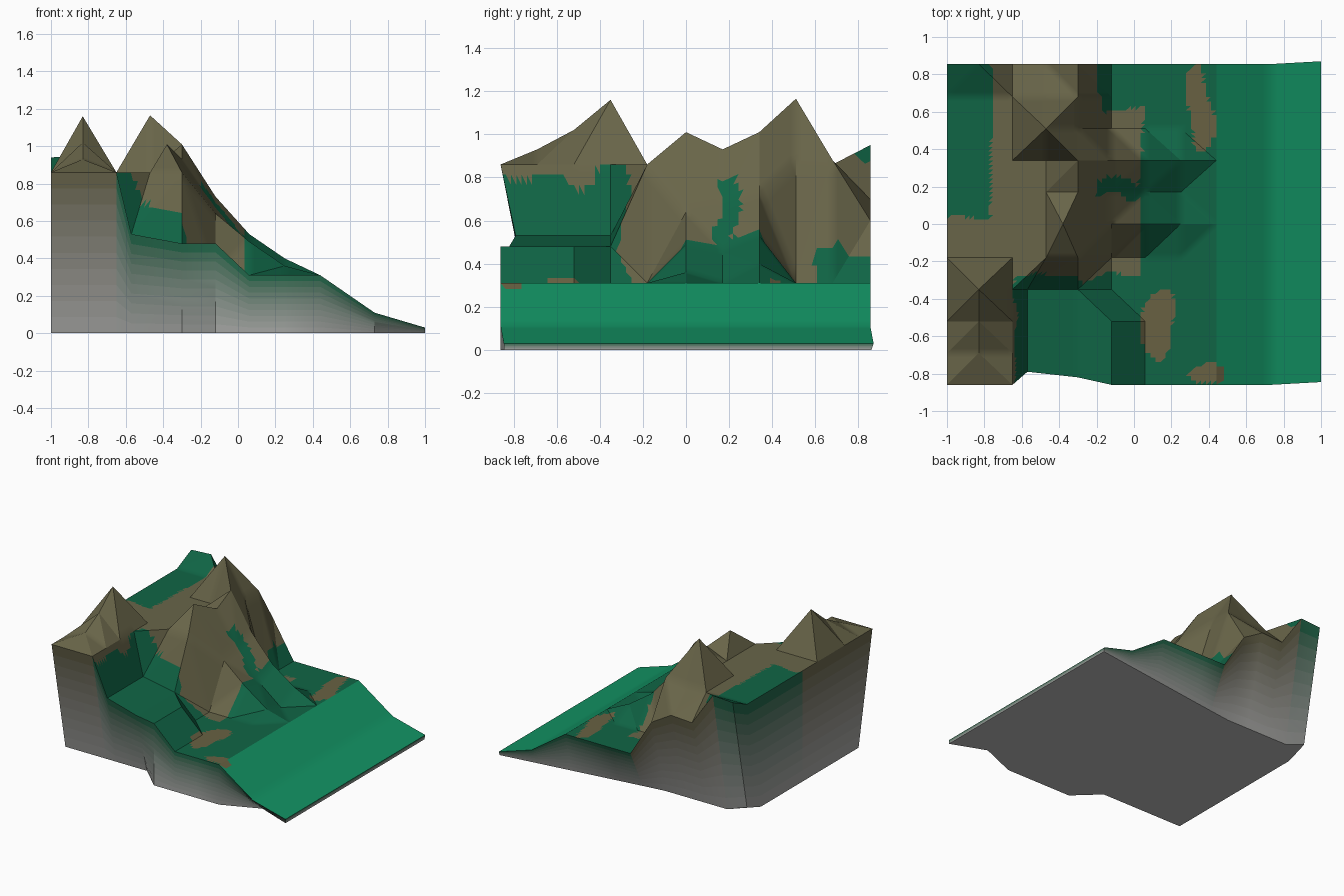
import bpy, bmesh
from mathutils import Vector, noise

if "Cube" in bpy.data.objects:
    bpy.data.objects.remove(bpy.data.objects["Cube"])

# Grid lines and the default west-to-east height profile
XS = [-1, -.83, -.65, -.47, -.30, -.12, .06, .25, .44, .73, 1]
YS = [-.86, -.69, -.52, -.35, -.18, 0, .17, .34, .51, .68, .855]
PROFILE = [.86, .86, .86, .86, .86, .31, .31, .31, .31, .11, .03]
N = len(XS)

# Landforms: (row, first column, heights)
FEATURES = [
    (0, 3, [.53, .48, .48]), (1, 3, [.53, .48, .48]),        # valley floor
    (2, 3, [.53, .48, .48]), (3, 3, [.53, .48, .31]),
    (1, 1, [.93]), (2, 1, [1.02]), (3, 1, [1.16]),           # west peak
    (5, 4, [1.01, .64, .49, .36]),                           # central ridge
    (6, 4, [.93, .67, .46, .31]),
    (7, 3, [.86, 1.01, .73, .53, .40]),
    (8, 3, [1.165, .89]), (9, 4, [.88]),                     # main peak
    (10, 0, [.94, .95, .69, .70, .60]),                      # back rim
]
pts = [[Vector((x, y, h)) for x, h in zip(XS, PROFILE)] for y in YS]
for r, c, hs in FEATURES:
    for i, h in enumerate(hs):
        pts[r][c + i].z = h
for r in range(4):
    pts[r][3].x = -.57
pts[0][3].y, pts[0][4].y = -.79, -.82
pts[5][4].x = -.38
pts[0][10].y, pts[10][10].y = -.845, .87

GREEN, DARK = (.006, .29, .125, 1), (.005, .13, .06, 1)
OLIVE, BROWN, GREY = (.14, .13, .066, 1), (.14, .12, .055, 1), (.4, .4, .39, 1)


def material(name, color):
    m = bpy.data.materials.new(name)
    m.diffuse_color = color
    m.use_nodes = True
    m.node_tree.nodes["Principled BSDF"].inputs["Base Color"].default_value = m.diffuse_color
    return m


def finish(bm, name, mats):
    me = bpy.data.meshes.new(name)
    bm.to_mesh(me)
    bm.free()
    ob = bpy.data.objects.new(name, me)
    bpy.context.collection.objects.link(ob)
    for m in mats:
        me.materials.append(m)
    return ob


def ground_kind(p):
    """0 meadow, 1 dark grass, 2 rock, 3 bare earth"""
    wobble = noise.noise(p * 5) * .05
    x, y, z = p.x + wobble, p.y + wobble, p.z
    for cx, cy, rx, ry in [(.35, .62, .07, .25), (.13, -.55, .08, .19), (.38, -.82, .1, .06)]:
        if ((x - cx) / rx) ** 2 + ((y - cy) / ry) ** 2 < 1:
            return 3
    if p.x > .44:
        return 0
    valley = y < -.27 and x > -.63
    west_meadow = x < -.77 and y > .03
    north_foot = x > -.2 and y > .6 and z < .5
    gully = abs(y - .18) < .04 and x > -.2
    return 1 if x > .04 or valley or west_meadow or north_foot or gully else 2


# Terrain surface: cells split along the ridge up high, along the level below
bm = bmesh.new()
vs = [[bm.verts.new(p) for p in row] for row in pts]
for r in range(N - 1):
    for c in range(N - 1):
        a, b, d, e = vs[r][c], vs[r][c + 1], vs[r + 1][c + 1], vs[r + 1][c]
        za, zb, zd, ze = (v.co.z for v in (a, b, d, e))
        if max(za, zb, zd, ze) > .9:
            first = za + zd >= zb + ze
        else:
            first = abs(za - zd) <= abs(zb - ze)
        if first:
            bm.faces.new((a, b, d)), bm.faces.new((a, d, e))
        else:
            bm.faces.new((a, b, e)), bm.faces.new((b, d, e))
bmesh.ops.subdivide_edges(bm, edges=bm.edges[:], cuts=6, use_grid_fill=True)
for f in bm.faces:
    f.material_index = ground_kind(f.calc_center_median())
terrain = finish(bm, "terrain", [material("meadow", GREEN), material("dark_grass", DARK),
                                 material("rock", OLIVE), material("bare_earth", BROWN)])

# Perimeter loop and its inset footprint on the ground
last = N - 1
rim = (pts[0][:last] + [pts[r][last] for r in range(last)]
       + pts[last][:0:-1] + [pts[r][0] for r in range(last, 0, -1)])


def foot(p):
    if p.x < -.9 and p.y > .6:                     # clipped back corner
        return Vector((-1, .68, .06)) if p.y > .8 else Vector((-1, .6, .03))
    low = -.69 if p.x < -.2 else -.74 if .6 < p.x < .9 else -.86
    high = max(.68, .72 + .14 * p.x)
    return Vector((p.x, min(max(p.y, low), high), 0))


# Side walls, fading from ground colour to grey
BANDS = 10
bm = bmesh.new()
loops = [[bm.verts.new(p.lerp(foot(p), b / BANDS)) for p in rim] for b in range(BANDS + 1)]
for b in range(BANDS):
    for i, p in enumerate(rim):
        j = (i + 1) % len(rim)
        f = bm.faces.new((loops[b][i], loops[b + 1][i], loops[b + 1][j], loops[b][j]))
        f.material_index = b + (0 if ground_kind((p + rim[j]) / 2) >= 2 else BANDS)
bmesh.ops.remove_doubles(bm, verts=bm.verts[:], dist=.0005)
bmesh.ops.recalc_face_normals(bm, faces=bm.faces[:])
if sum(f.normal.dot(f.calc_center_median()) for f in bm.faces) < 0:
    bmesh.ops.reverse_faces(bm, faces=bm.faces[:])
mats = []
for name, col in (("rock_wall", OLIVE), ("grass_wall", DARK)):
    for b in range(BANDS):
        t = (b + .3) / BANDS
        mats.append(material(f"{name}_{b}", [a + (g - a) * t for a, g in zip(col, GREY)]))
walls = finish(bm, "side_walls", mats)

# Flat underside
bm = bmesh.new()
bm.faces.new([bm.verts.new(foot(p)) for p in rim][::-1])
bmesh.ops.remove_doubles(bm, verts=bm.verts[:], dist=.0005)
finish(bm, "underside", [material("underside_grey", (.5, .5, .5, 1))])

# Soft slopes with sharp ridges
bpy.ops.object.select_all(action='DESELECT')
terrain.select_set(True)
walls.select_set(True)
bpy.context.view_layer.objects.active = terrain
bpy.ops.object.shade_smooth_by_angle(angle=.5)
